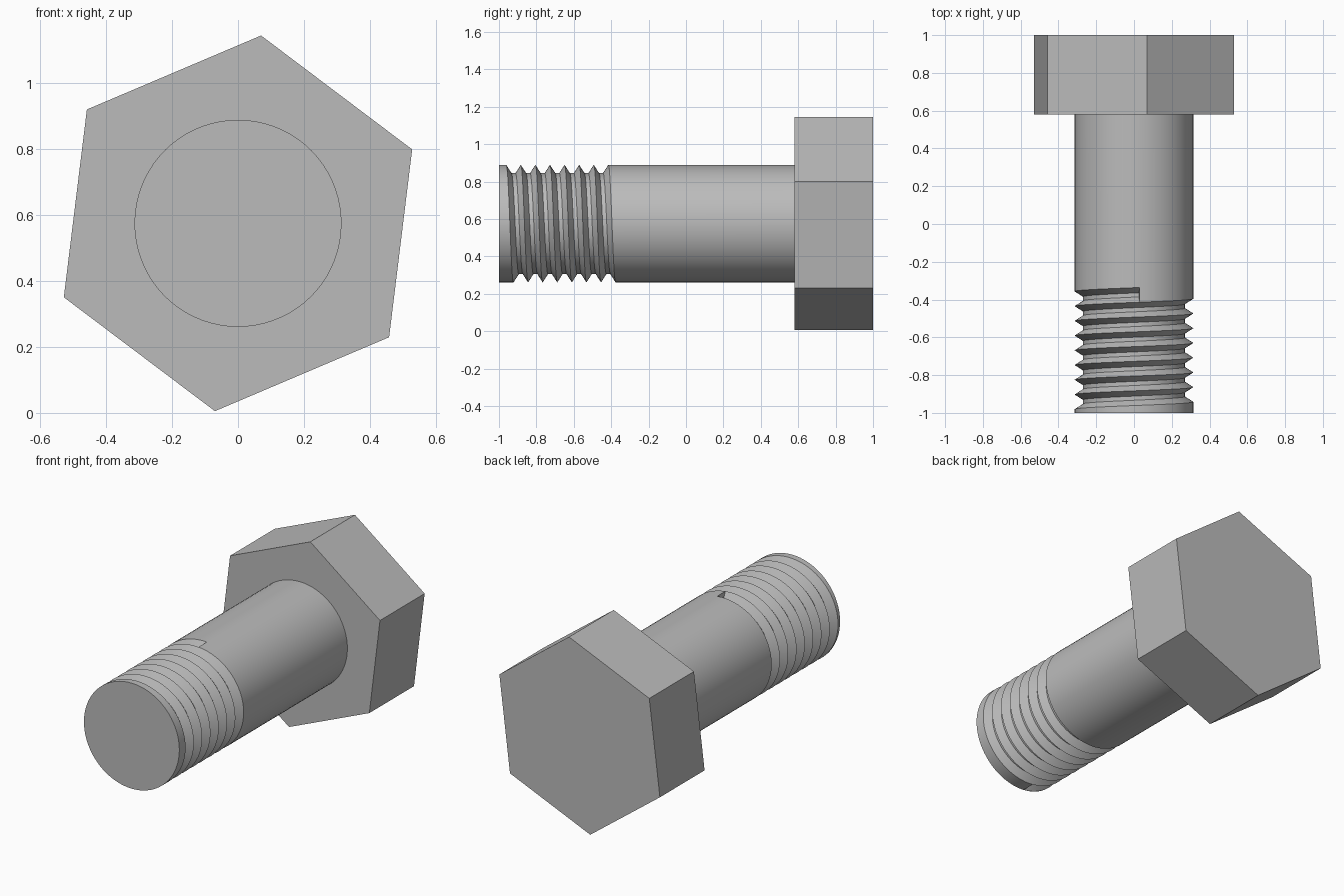
import bpy, bmesh, math
from mathutils import Matrix

cube = bpy.data.objects.get("Cube")
if cube:
    bpy.data.objects.remove(cube, do_unlink=True)

CENTRE_Z = 0.575
HEAD_FRONT, HEAD_BACK, HEAD_R = 0.58, 1.0, 0.574
SHAFT_R, ROOT_R = 0.314, 0.27
SEG = 72                          # sides of the shaft
PITCH, TURNS = 0.078, 7.5
THREAD_TOP = -0.336
START = math.radians(84.5)        # angle where the groove begins

steel = bpy.data.materials.new("steel_grey")
steel.use_nodes = True
steel.diffuse_color = (0.5, 0.5, 0.5, 1)
steel.node_tree.nodes["Principled BSDF"].inputs["Base Color"].default_value = steel.diffuse_color


def finish(bm, name, smooth):
    bmesh.ops.recalc_face_normals(bm, faces=bm.faces)
    mesh = bpy.data.meshes.new(name)
    bm.to_mesh(mesh)
    bm.free()
    mesh.materials.append(steel)
    obj = bpy.data.objects.new(name, mesh)
    bpy.context.collection.objects.link(obj)
    if smooth:
        bpy.ops.object.select_all(action="DESELECT")
        obj.select_set(True)
        bpy.context.view_layer.objects.active = obj
        bpy.ops.object.shade_smooth_by_angle(angle=math.radians(20))
    return obj


# Hexagonal head, turned slightly about its axis
bm = bmesh.new()
angles = [math.radians(83 + 60 * i) for i in range(6)]
hexagon = bm.faces.new([bm.verts.new((HEAD_R * math.cos(a), HEAD_FRONT, CENTRE_Z + HEAD_R * math.sin(a)))
                        for a in angles])
sides = bmesh.ops.extrude_face_region(bm, geom=[hexagon], use_keep_orig=True)
bmesh.ops.translate(bm, vec=(0, HEAD_BACK - HEAD_FRONT, 0),
                    verts=[v for v in sides["geom"] if isinstance(v, bmesh.types.BMVert)])
finish(bm, "hex_head", False)

# Shaft with a helical groove whose neighbouring turns share a crest
bm = bmesh.new()


def point(step, radius, y):
    a = START + math.tau * step / SEG
    return bm.verts.new((radius * math.cos(a), y, CENTRE_Z + radius * math.sin(a)))


def helix(count, radius, offset):
    return [point(j, radius, THREAD_TOP - PITCH * (j / SEG + offset)) for j in range(count + 1)]


last = int(SEG * TURNS)
crest = helix(last + SEG, SHAFT_R, 0)
root_back = helix(last, ROOT_R, 0.36)
root_front = helix(last, ROOT_R, 0.64)
back_rim = [point(j, SHAFT_R, HEAD_FRONT + 0.01) for j in range(SEG)]
front_rim = [point(j, SHAFT_R, -1) for j in range(SEG)]


def section(j):
    return [crest[j], root_back[j], root_front[j], crest[j + SEG]]


# Groove walls and floor
for j in range(last):
    here, following = section(j), section(j + 1)
    for k in range(3):
        bm.faces.new([here[k], here[k + 1], following[k + 1], following[k]])
# Flat stops at both ends of the groove
bm.faces.new(section(0))
bm.faces.new(section(last))

# Plain shank behind the thread and plain tip in front of it
for j in range(SEG):
    n = (j + 1) % SEG
    shank = [crest[j], crest[j + 1], back_rim[n], back_rim[j]]
    if j == SEG - 1:
        shank.insert(2, crest[0])
    bm.faces.new(shank)

    e = last + j
    tip = [crest[e + 1], crest[e], front_rim[e % SEG], front_rim[(e + 1) % SEG]]
    if j == 0:
        tip.insert(2, crest[last + SEG])
    bm.faces.new(tip)
bm.faces.new(back_rim)
bm.faces.new(front_rim)
finish(bm, "threaded_shaft", True)
